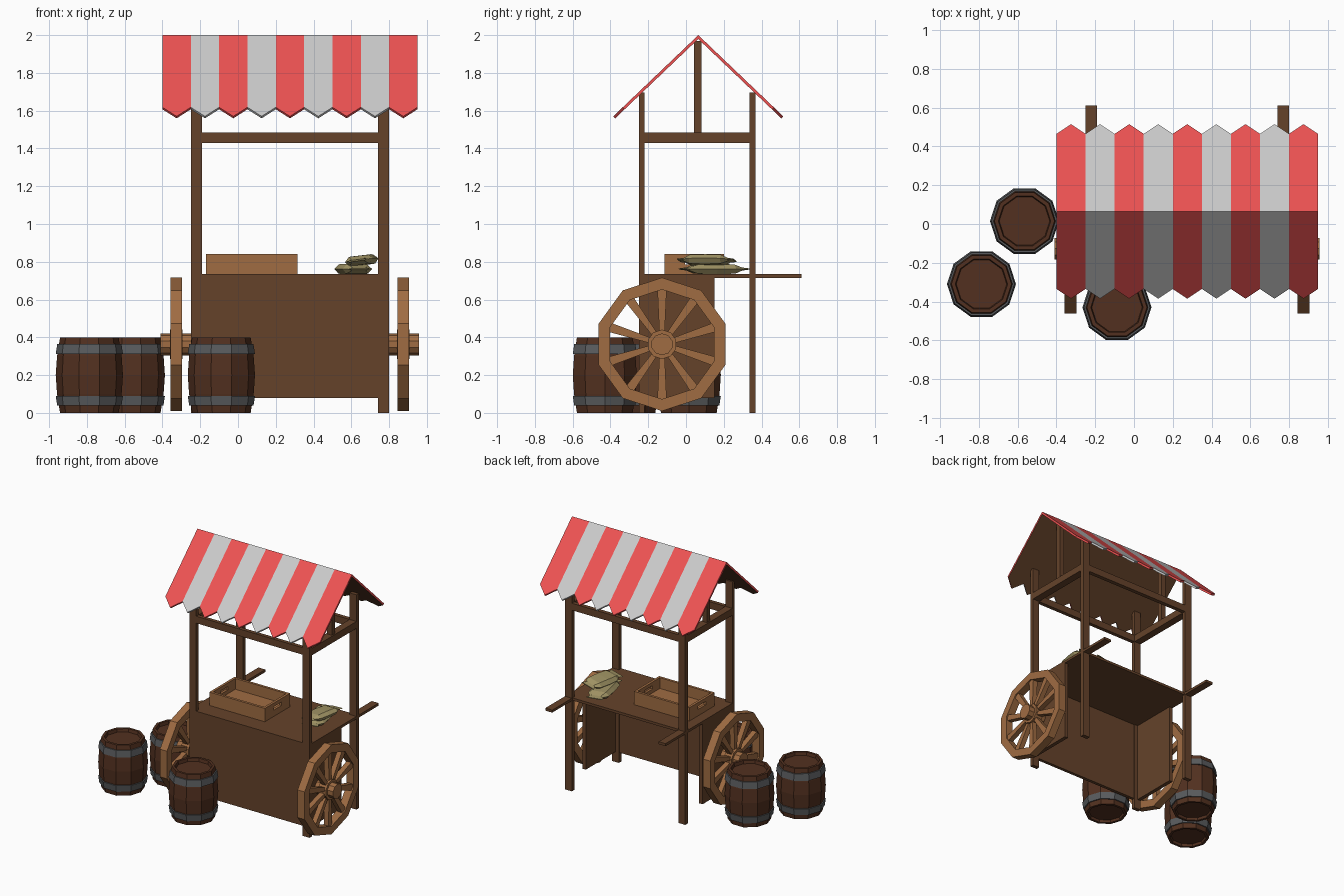
import bpy, bmesh, math
from mathutils import Vector, Matrix

if "Cube" in bpy.data.objects:
    bpy.data.objects.remove(bpy.data.objects["Cube"])


def mat(name, r, g, b):
    m = bpy.data.materials.new(name)
    m.diffuse_color = (r, g, b, 1)
    m.use_nodes = True
    m.node_tree.nodes["Principled BSDF"].inputs["Base Color"].default_value = m.diffuse_color
    return m


WOOD = mat("dark_wood", 0.13, 0.055, 0.023)
TAN = mat("light_wood", 0.35, 0.15, 0.055)
CASK = mat("cask_wood", 0.085, 0.03, 0.014)
IRON = mat("iron", 0.10, 0.105, 0.11)
RED = mat("red_cloth", 0.86, 0.085, 0.085)
PALE = mat("pale_cloth", 0.55, 0.55, 0.55)
SACK = mat("sackcloth", 0.36, 0.30, 0.13)


def finish(name, bm, *mats):
    bmesh.ops.recalc_face_normals(bm, faces=bm.faces)
    me = bpy.data.meshes.new(name)
    bm.to_mesh(me)
    bm.free()
    for m in mats:
        me.materials.append(m)
    ob = bpy.data.objects.new(name, me)
    bpy.context.collection.objects.link(ob)
    return ob


def add_box(bm, x0, x1, y0, y1, z0, z1):
    m = Matrix.Translation(((x0 + x1) / 2, (y0 + y1) / 2, (z0 + z1) / 2))
    m = m @ Matrix.Diagonal((x1 - x0, y1 - y0, z1 - z0, 1))
    bmesh.ops.create_cube(bm, size=1, matrix=m)


def boxes(name, material, *dims):
    bm = bmesh.new()
    for d in dims:
        add_box(bm, *d)
    return finish(name, bm, material)


def add_prism(bm, pts, offset, back_index=0):
    a = [bm.verts.new(p) for p in pts]
    b = [bm.verts.new(Vector(p) + Vector(offset)) for p in pts]
    bm.faces.new(a)
    bm.faces.new(b[::-1]).material_index = back_index
    for i in range(len(a)):
        j = (i + 1) % len(a)
        bm.faces.new((a[i], b[i], b[j], a[j]))


def add_lathe(bm, profile, matrix, n=10, closed=False):
    rings = []
    for r, z in profile:
        k = n if r > 0 else 1
        rings.append([bm.verts.new(matrix @ Vector((r * math.cos(math.tau * i / n),
                      r * math.sin(math.tau * i / n), z))) for i in range(k)])
    pairs = list(zip(rings, rings[1:])) + ([(rings[-1], rings[0])] if closed else [])
    for a, b in pairs:
        for i in range(n):
            q = [a[i % len(a)], a[(i + 1) % len(a)], b[(i + 1) % len(b)], b[i % len(b)]]
            bm.faces.new(list(dict.fromkeys(q)))


XL, XR, YF, YB = (-0.25, -0.19), (0.74, 0.80), (-0.25, -0.22), (0.335, 0.367)

# Posts, top frame and short posts holding up the ridge
boxes("posts", WOOD, *[(*x, *y, 0, 1.695) for x in (XL, XR) for y in (YF, YB)])
boxes("top_frame", WOOD,
      *[(-0.19, 0.74, *y, 1.43, 1.485) for y in (YF, YB)],
      *[(*x, -0.22, 0.335, 1.43, 1.485) for x in (XL, XR)])
boxes("ridge_posts", WOOD, *[(x[0] + 0.01, x[1] - 0.01, 0.042, 0.082, 1.43, 1.97) for x in (XL, XR)])

# Counter, front and side panels, handles
boxes("counter", WOOD, (-0.25, 0.80, -0.25, 0.36, 0.715, 0.735))
boxes("front_panel", WOOD, (-0.19, 0.74, -0.25, -0.225, 0.08, 0.715))
boxes("side_panels", WOOD, (-0.25, -0.22, -0.22, 0.15, 0.08, 0.715),
      (0.77, 0.80, -0.22, 0.15, 0.08, 0.715))
boxes("handles", WOOD, *[(*x, 0.36, 0.612, 0.715, 0.735) for x in (XL, XR)])

# Striped awning: pointed strips on both slopes, brown underneath
RIDGE = 0.065


def slope(x, d, s):
    return (x, RIDGE + s * d, 2.0 - 0.955 * d)


for name, cloth, first in (("red_stripes", RED, 0), ("pale_stripes", PALE, 1)):
    bm = bmesh.new()
    for i in range(first, 9, 2):
        x0, x1 = -0.40 + 0.15 * i, -0.25 + 0.15 * i
        for s in (-1, 1):
            pts = [slope(x0, 0, s), slope(x1, 0, s), slope(x1, 0.40, s),
                   slope((x0 + x1) / 2, 0.45, s), slope(x0, 0.40, s)]
            add_prism(bm, pts, (0, -s * 0.0104, -0.0108), 1)
    finish(name, bm, cloth, WOOD)

# Spoked wheels
for side, cx in (("left", -0.327), ("right", 0.875)):
    base = Matrix.Translation((cx, -0.127, 0.363)) @ Matrix.Rotation(math.pi / 2, 4, 'Y')
    bm = bmesh.new()
    add_lathe(bm, [(0.29, -0.031), (0.353, -0.031), (0.353, 0.031), (0.29, 0.031)], base, closed=True)
    for r, h in ((0.058, 0.083), (0.078, 0.034)):
        add_lathe(bm, [(0, -h), (r, -h), (r, h), (0, h)], base)
    for i in range(10):
        m = base @ Matrix.Rotation(math.tau * i / 10, 4, 'Z')
        pts = [m @ Vector(p) for p in ((0.06, -0.014, -0.02), (0.3, -0.025, -0.02),
                                       (0.3, 0.025, -0.02), (0.06, 0.014, -0.02))]
        add_prism(bm, pts, (0.04, 0, 0))
    finish(side + "_wheel", bm, TAN)

# Barrels with recessed lids and iron hoops
STAVES = [(0, 0.02), (0.13, 0.02), (0.135, 0), (0.155, 0), (0.171, 0.1), (0.178, 0.2),
          (0.171, 0.3), (0.155, 0.4), (0.135, 0.4), (0.13, 0.375), (0, 0.375)]
for i, (x, y) in enumerate(((-0.565, 0.015), (-0.787, -0.31), (-0.088, -0.43))):
    base = Matrix.Translation((x, y, 0))
    bm = bmesh.new()
    add_lathe(bm, STAVES, base)
    finish("barrel_%d" % (i + 1), bm, CASK)
    bm = bmesh.new()
    hoop = [(0.155, 0.038), (0.170, 0.038), (0.178, 0.09), (0.163, 0.09)]
    add_lathe(bm, hoop, base, closed=True)
    add_lathe(bm, [(r, 0.402 - z) for r, z in hoop], base, closed=True)
    finish("barrel_hoops_%d" % (i + 1), bm, IRON)

# Open crate with a hand hole in each end
X0, X1, Y0, Y1, Z0, Z1, T = -0.17, 0.315, -0.115, 0.20, 0.735, 0.84, 0.02
walls = [(X0, X1, Y0, Y1, Z0, Z0 + 0.02), (X0, X1, Y0, Y0 + T, Z0, Z1), (X0, X1, Y1 - T, Y1, Z0, Z1)]
for a, b in ((X0, X0 + T), (X1 - T, X1)):
    walls += [(a, b, Y0 + T, Y1 - T, Z0, 0.785), (a, b, Y0 + T, Y1 - T, 0.812, Z1),
              (a, b, Y0 + T, -0.005, 0.785, 0.812), (a, b, 0.09, Y1 - T, 0.785, 0.812)]
boxes("crate", TAN, *walls)


# Sacks: low-poly pillows with flared, pinched ends
def sack(name, loc, rot, length, width, height):
    stations = [(-0.5, 0.8, 0.12), (-0.4, 0.6, 0.3), (-0.28, 0.95, 0.9), (0, 1, 1),
                (0.28, 0.95, 0.9), (0.4, 0.6, 0.3), (0.5, 0.8, 0.12)]
    m = Matrix.Translation(loc) @ Matrix.Rotation(math.radians(rot[1]), 4, 'Z') \
        @ Matrix.Rotation(math.radians(rot[0]), 4, 'Y')
    bm = bmesh.new()
    rings = []
    for t, w, h in stations:
        section = [(0.5, 0), (0.34, 0.45), (-0.34, 0.5), (-0.5, 0), (-0.36, -0.5), (0.36, -0.5)]
        rings.append([bm.verts.new(m @ Vector((a * w * width, t * length, b * h * height)))
                      for a, b in section])
    for a, b in zip(rings, rings[1:]):
        for i in range(6):
            bm.faces.new((a[i], a[(i + 1) % 6], b[(i + 1) % 6], b[i]))
    bm.faces.new(rings[0])
    bm.faces.new(rings[-1])
    finish(name, bm, SACK)


sack("lower_sack", (0.61, 0.15, 0.762), (0, 12), 0.36, 0.17, 0.055)
sack("upper_sack", (0.655, 0.11, 0.808), (-8, -10), 0.30, 0.16, 0.055)
